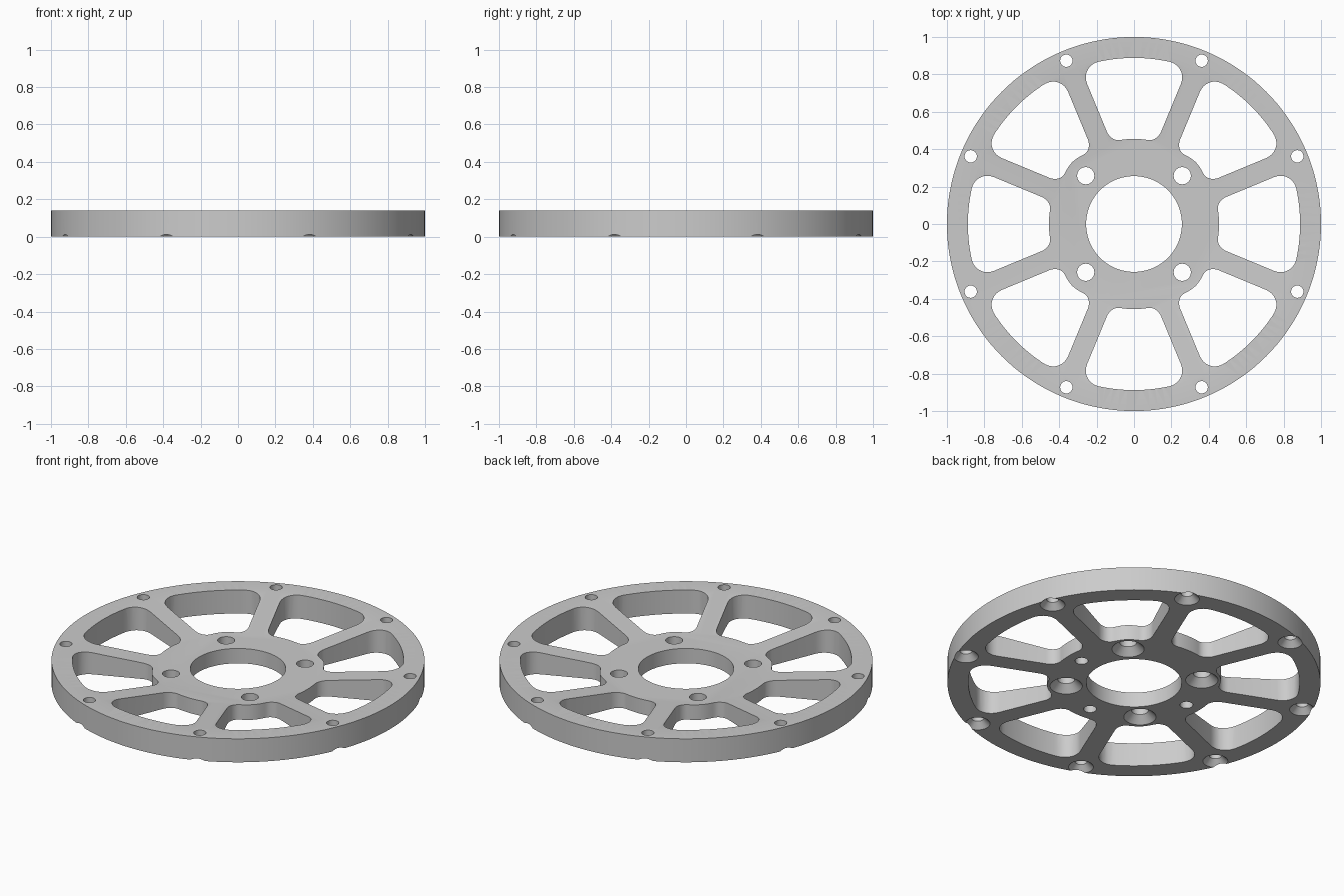
import bpy
import bmesh
from math import sin, cos, asin, pi, radians
from mathutils import Vector

THICK = 0.139
HUB_TOP = 0.088
SPOKE_HALF = 0.055
RIM_INNER = 0.888
HUB = 0.455
STEP = pi / 4

if "Cube" in bpy.data.objects:
    bpy.data.objects.remove(bpy.data.objects["Cube"], do_unlink=True)


def polar(r, a):
    return Vector((r * cos(a), r * sin(a)))


def circle(r, centre=Vector((0, 0)), n=32):
    return [centre + polar(r, 2 * pi * i / n) for i in range(n)]


def loft(bm, rings):
    """Closed solid through (z, outline) rings with equal point counts."""
    loops = [[bm.verts.new((p.x, p.y, z)) for p in pts] for z, pts in rings]
    for low, high in zip(loops, loops[1:]):
        for i in range(len(low)):
            j = (i + 1) % len(low)
            bm.faces.new((low[i], low[j], high[j], high[i]))
    bm.faces.new(loops[0][::-1])
    bm.faces.new(loops[-1])


def fillet(start, corner, end, n=8):
    """Rounded corner as a cubic curve."""
    a, b = start.lerp(corner, 0.56), end.lerp(corner, 0.56)
    pts = []
    for i in range(n + 1):
        t = i / n
        s = 1 - t
        pts.append(start * s**3 + a * 3 * s * s * t + b * 3 * s * t * t + end * t**3)
    return pts


def pocket_outline(angle, lobe):
    """Window between two spokes, symmetric about the given angle."""
    def half_angle(r):
        return STEP / 2 - asin(SPOKE_HALF / r)

    def inner(a):
        bump = cos(min(abs(a) / radians(14), 1) * pi / 2) ** 2
        return polar(HUB + lobe * bump, a)

    def outer(a):
        return polar(RIM_INNER, a)

    ha, hb = half_angle(HUB), half_angle(RIM_INNER)
    c_in, c_out = inner(ha), outer(hb)
    side = (c_out - c_in).normalized()
    a_in, a_out = ha - 0.05 / HUB, hb - 0.1 / RIM_INNER
    upper = [inner(a_in * i / 10) for i in range(10)]
    upper += fillet(inner(a_in), c_in, c_in + side * 0.06)
    upper += fillet(c_out - side * 0.1, c_out, outer(a_out))
    upper += [outer(a_out * (1 - i / 8)) for i in range(1, 9)]
    lower = [Vector((p.x, -p.y)) for p in upper[-2:0:-1]]
    turn = polar(1, angle)
    return [Vector((p.x * turn.x - p.y * turn.y, p.x * turn.y + p.y * turn.x))
            for p in upper + lower]


def bolt_hole(bm, centre, r, sink):
    """Through hole with a countersink on the underside."""
    loft(bm, [(-0.01, circle(sink + 0.01, centre)),
              (sink - r, circle(r, centre)),
              (THICK + 0.1, circle(r, centre))])


def make_object(name, bm):
    bmesh.ops.recalc_face_normals(bm, faces=bm.faces)
    mesh = bpy.data.meshes.new(name)
    bm.to_mesh(mesh)
    bm.free()
    obj = bpy.data.objects.new(name, mesh)
    bpy.context.collection.objects.link(obj)
    return obj


# Disc with a flat rim, sloping spokes and a lower flat hub
bm = bmesh.new()
loft(bm, [(z, circle(r, n=144)) for z, r in
          ((0, 1), (THICK, 1), (THICK, RIM_INNER), (HUB_TOP, HUB))])
wheel = make_object("spoked_plate", bm)

# All openings
bm = bmesh.new()
loft(bm, [(-0.1, circle(0.256, n=96)), (THICK + 0.1, circle(0.256, n=96))])
for k in range(8):
    outline = pocket_outline(k * STEP, 0.012 if k % 2 else 0)
    loft(bm, [(-0.1, outline), (THICK + 0.1, outline)])
    bolt_hole(bm, polar(0.945, (k + 0.5) * STEP), 0.033, 0.067)
for k in range(4):
    bolt_hole(bm, polar(0.365, (k + 0.5) * pi / 2), 0.046, 0.087)

# Blind pin holes under the hub, on all sides but the back
for k in (2, 3, 4):
    pin = circle(0.035, polar(0.367, k * pi / 2))
    loft(bm, [(-0.1, pin), (0.06, pin)])
cutter = make_object("opening_cutter", bm)
cutter.hide_render = True

# Cut the openings
cut = wheel.modifiers.new("openings", "BOOLEAN")
cut.operation = "DIFFERENCE"
cut.solver = "EXACT"
cut.object = cutter
bpy.ops.object.select_all(action="DESELECT")
bpy.context.view_layer.objects.active = wheel
wheel.select_set(True)
bpy.ops.object.modifier_apply(modifier=cut.name)
bpy.data.objects.remove(cutter, do_unlink=True)

# Grey metal
grey = bpy.data.materials.new("grey_metal")
grey.use_nodes = True
colour = (0.6, 0.6, 0.6, 1)
grey.diffuse_color = colour
grey.node_tree.nodes["Principled BSDF"].inputs["Base Color"].default_value = colour
wheel.data.materials.clear()
wheel.data.materials.append(grey)
bpy.ops.object.shade_smooth_by_angle(angle=radians(30))
